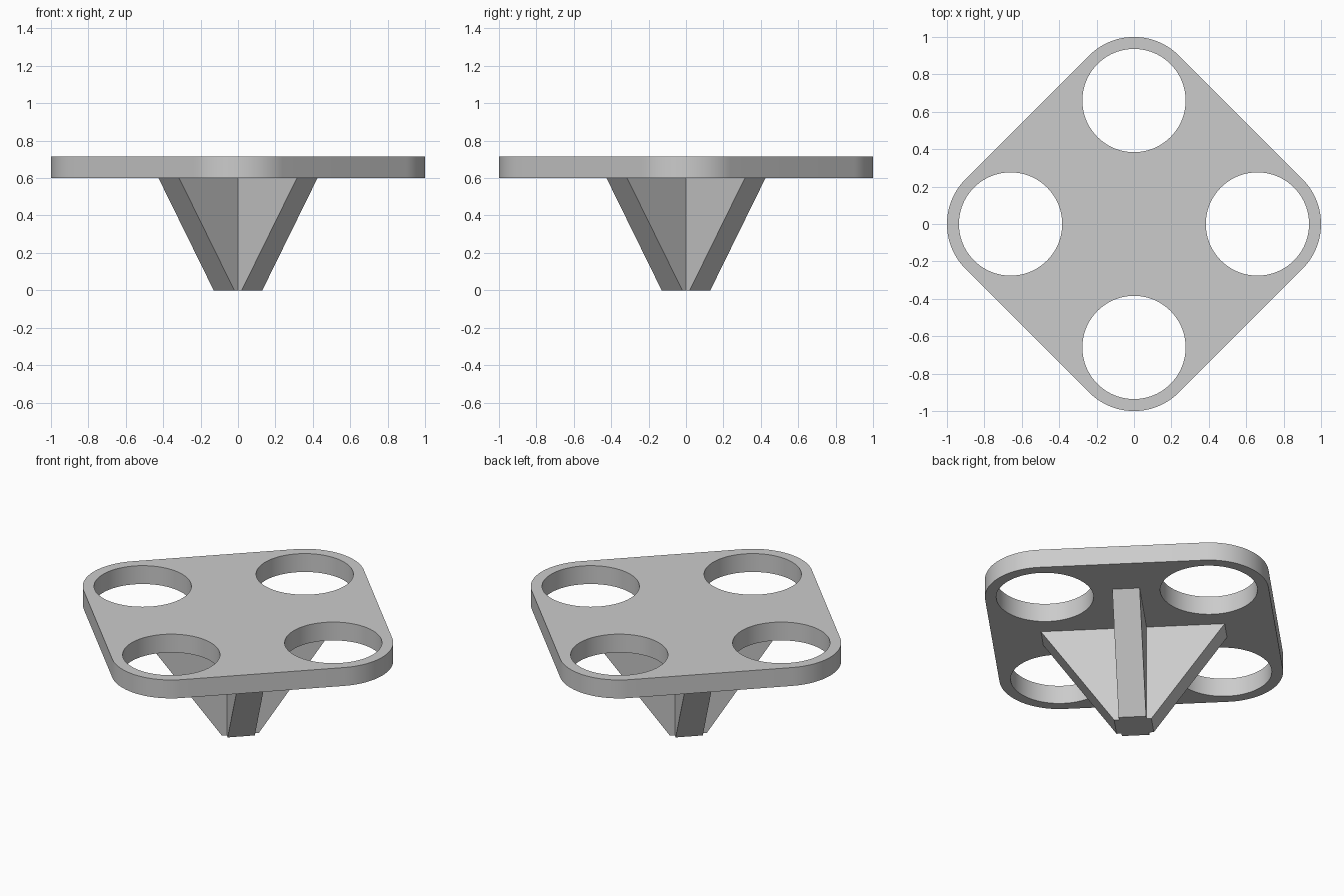
import bpy
import bmesh
from math import cos, sin, pi
from mathutils import Matrix, Vector

PLATE_BOTTOM, PLATE_TOP = 0.6, 0.715
HOLE_OFFSET, HOLE_RADIUS, CORNER_RADIUS = 0.66, 0.276, 0.34
RIB_HALF_WIDTH, RIB_FOOT, RIB_HEAD = 0.078, 0.106, 0.523

cube = bpy.data.objects.get("Cube")
if cube:
    bpy.data.objects.remove(cube, do_unlink=True)

grey = bpy.data.materials.new("light_grey")
grey.use_nodes = True
grey.diffuse_color = (0.6, 0.6, 0.6, 1)
grey.node_tree.nodes["Principled BSDF"].inputs["Base Color"].default_value = (0.6, 0.6, 0.6, 1)


def add_object(name, bm):
    bmesh.ops.recalc_face_normals(bm, faces=bm.faces)
    mesh = bpy.data.meshes.new(name)
    bm.to_mesh(mesh)
    bm.free()
    mesh.materials.append(grey)
    obj = bpy.data.objects.new(name, mesh)
    bpy.context.collection.objects.link(obj)
    return obj


def loft(name, lower, upper, z0, z1):
    """Closed solid between two outlines with matching points."""
    bm = bmesh.new()
    a = [bm.verts.new((p.x, p.y, z0)) for p in lower]
    b = [bm.verts.new((p.x, p.y, z1)) for p in upper]
    bm.faces.new(a)
    bm.faces.new(b)
    for i in range(len(a)):
        j = (i + 1) % len(a)
        bm.faces.new((a[i], a[j], b[j], b[i]))
    return add_object(name, bm)


# Plate: square standing on its corner, with rounded corners
outline = []
for k in range(4):
    turn = k * pi / 2
    centre = Vector((cos(turn), sin(turn))) * HOLE_OFFSET
    for i in range(25):
        a = turn - pi / 4 + pi / 2 * i / 24
        outline.append(centre + Vector((cos(a), sin(a))) * CORNER_RADIUS)
plate = loft("top_plate", outline, outline, PLATE_BOTTOM, PLATE_TOP)

# Four round holes, concentric with the corners
bm = bmesh.new()
for k in range(4):
    a = k * pi / 2
    place = Matrix.Translation((HOLE_OFFSET * cos(a), HOLE_OFFSET * sin(a), PLATE_TOP))
    bmesh.ops.create_cone(bm, cap_ends=True, segments=96, radius1=HOLE_RADIUS,
                          radius2=HOLE_RADIUS, depth=1, matrix=place)
cutter = add_object("hole_cutter", bm)
cutter.hide_render = True

cut = plate.modifiers.new("holes", 'BOOLEAN')
cut.operation = 'DIFFERENCE'
cut.solver = 'EXACT'
cut.object = cutter
bpy.ops.object.select_all(action='DESELECT')
bpy.context.view_layer.objects.active = plate
plate.select_set(True)
bpy.ops.object.modifier_apply(modifier=cut.name)
bpy.data.objects.remove(cutter, do_unlink=True)
bpy.ops.object.shade_smooth_by_angle(angle=pi / 6)


# Stand: diagonal cross of four ribs tapering down to the foot
def cross(reach):
    w = RIB_HALF_WIDTH
    arm = [Vector((reach, -w)), Vector((reach, w)), Vector((w, w))]
    return [Matrix.Rotation(pi / 4 + k * pi / 2, 2) @ p for k in range(4) for p in arm]


loft("cross_stand", cross(RIB_FOOT), cross(RIB_HEAD), 0, PLATE_BOTTOM)
